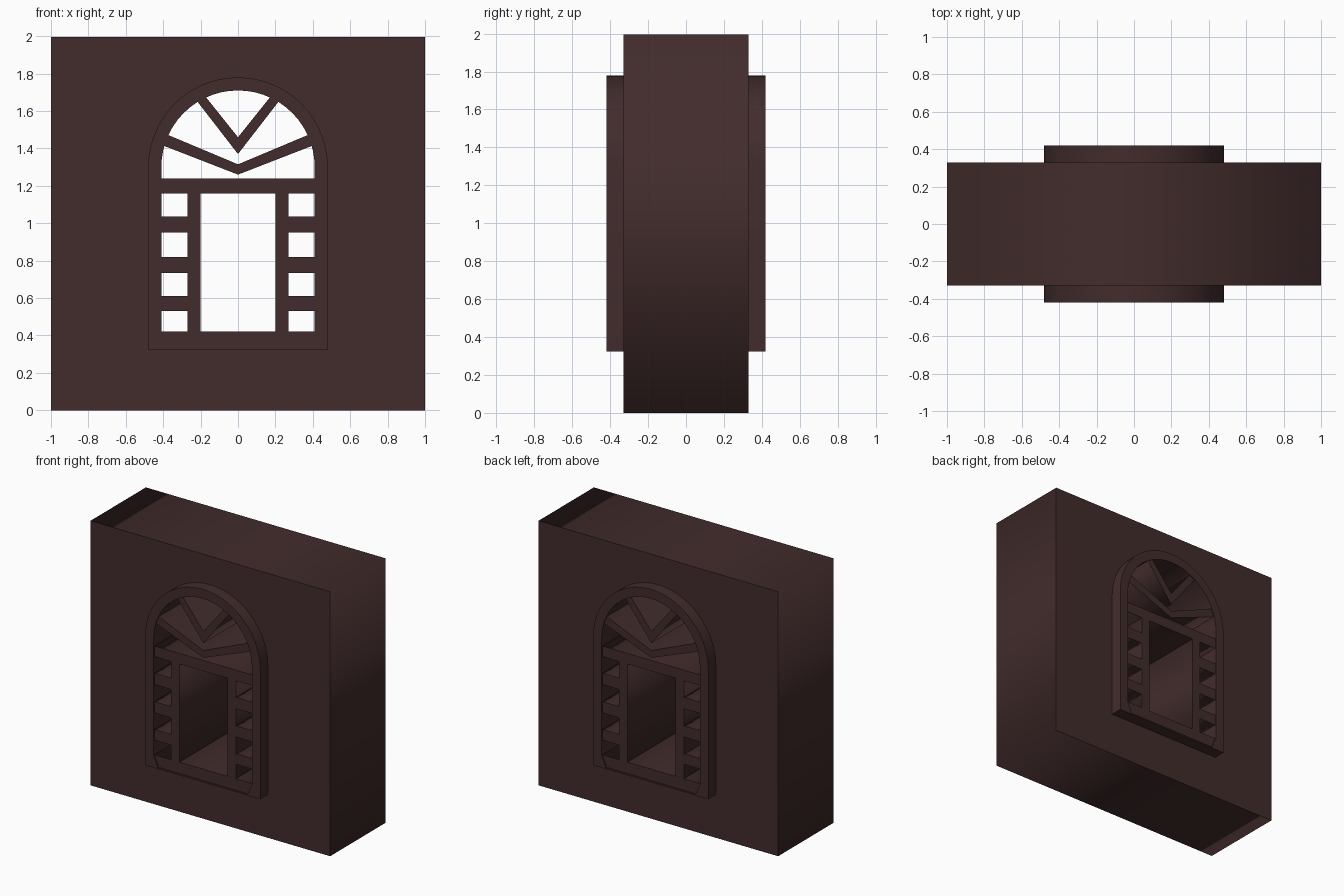
import bpy, bmesh, math

if "Cube" in bpy.data.objects:
    bpy.data.objects.remove(bpy.data.objects["Cube"])

mat = bpy.data.materials.new("dark_brown")
mat.diffuse_color = (0.055, 0.025, 0.025, 1)
mat.use_nodes = True
mat.node_tree.nodes["Principled BSDF"].inputs["Base Color"].default_value = mat.diffuse_color
SPRING = 1.30


def plate(name, loops, depth, smooth=False):
    """Extrude closed x/z outlines (inner loops become holes) from -depth to depth in y."""
    cu = bpy.data.curves.new(name, 'CURVE')
    cu.dimensions, cu.fill_mode, cu.extrude = '2D', 'BOTH', depth
    for pts in loops:
        s = cu.splines.new('POLY')
        s.points.add(len(pts) - 1)
        for p, (x, z) in zip(s.points, pts):
            p.co = (x, z, 0, 1)
        s.use_cyclic_u = True
    tmp = bpy.data.objects.new(name + "_outline", cu)
    bpy.context.collection.objects.link(tmp)
    dg = bpy.context.evaluated_depsgraph_get()
    me = bpy.data.meshes.new_from_object(tmp.evaluated_get(dg))
    bpy.data.objects.remove(tmp)
    bm = bmesh.new()
    bm.from_mesh(me)
    bmesh.ops.remove_doubles(bm, verts=bm.verts, dist=1e-5)
    for v in bm.verts:
        x, z, y = v.co
        v.co = (x, -y, z)
    bmesh.ops.recalc_face_normals(bm, faces=bm.faces)
    bm.to_mesh(me)
    bm.free()
    me.name = name
    me.materials.clear()
    me.materials.append(mat)
    ob = bpy.data.objects.new(name, me)
    bpy.context.collection.objects.link(ob)
    if smooth:
        bpy.ops.object.select_all(action='DESELECT')
        ob.select_set(True)
        bpy.context.view_layer.objects.active = ob
        bpy.ops.object.shade_smooth_by_angle(angle=math.radians(30))
    return ob


def rect(x0, x1, z0, z1):
    return [(x0, z0), (x1, z0), (x1, z1), (x0, z1)]


def arch(r, feet, n=28):
    """Round-headed outline; feet are the right-hand points below the spring line."""
    head = [(r * math.cos(math.pi * i / n), SPRING + r * math.sin(math.pi * i / n))
            for i in range(n + 1)]
    return feet + head + [(-x, z) for x, z in reversed(feet)]


def chevron(right_low, low, right_high, high):
    """V-shaped bar, symmetric about x = 0."""
    return [(0, low), right_low, right_high, (0, high),
            (-right_high[0], right_high[1]), (-right_low[0], right_low[1])]


# Wall block with the window opening
outer = arch(0.48, [(0.48, 0.325)])
plate("wall", [rect(-1, 1, 0, 1.995), outer], 0.33)

# Raised arched surround, standing proud on both faces
inner = arch(0.41, [(0.375, 0.335), (0.41, 0.42)])
plate("arched_frame", [outer, inner], 0.42, smooth=True)

# Sill and transom
D = 0.412
plate("sill", [[(-0.375, 0.33), (0.375, 0.33), (0.41, 0.42), (-0.41, 0.42)]], D)
plate("transom", [rect(-0.41, 0.41, 1.16, 1.24)], D)

# Uprights and side rungs, mirrored left and right
for side, s in (("left", -1), ("right", 1)):
    plate(f"{side}_upright", [rect(*sorted((s * 0.20, s * 0.27)), 0.42, 1.16)], D)
    for i, (z0, z1) in enumerate([(0.53, 0.61), (0.735, 0.82), (0.95, 1.035)]):
        plate(f"{side}_rung_{i + 1}", [rect(*sorted((s * 0.27, s * 0.41)), z0, z1)], D)

# Fanlight glazing bars
plate("fanlight_lower_bar", [chevron((0.43, 1.427), 1.26, (0.40, 1.483), 1.315)], D)
plate("fanlight_upper_bar", [chevron((0.24, 1.68), 1.37, (0.20, 1.71), 1.46)], D)
